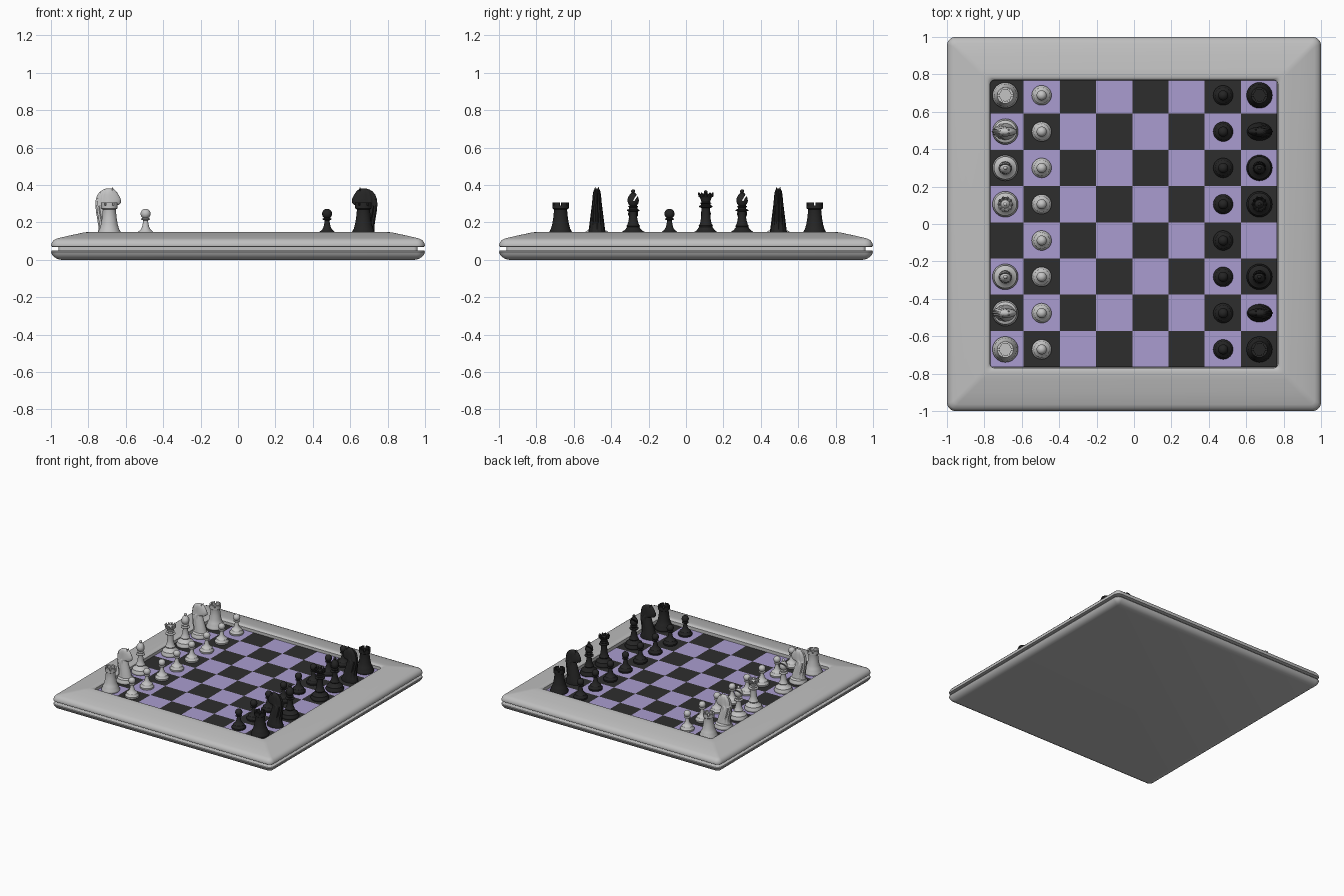
import bpy, bmesh, math
from mathutils import Matrix, Vector

if "Cube" in bpy.data.objects:
    bpy.data.objects.remove(bpy.data.objects["Cube"])

FLOOR = 0.115      # height of the playing surface
CELL = 0.1935      # size of one square


def material(name, r, g, b):
    m = bpy.data.materials.new(name)
    m.diffuse_color = (r, g, b, 1)
    m.use_nodes = True
    m.node_tree.nodes["Principled BSDF"].inputs["Base Color"].default_value = m.diffuse_color
    return m


GREY = material("light grey frame", 0.52, 0.52, 0.52)
PALE = material("pale pieces", 0.55, 0.55, 0.55)
BLACK = material("black pieces", 0.018, 0.018, 0.018)
DARK = material("dark squares", 0.027, 0.027, 0.027)
PURPLE = material("purple squares", 0.40, 0.335, 0.63)


def loft(bm, rings):
    """Bridge equal-sized closed rings and cap both ends."""
    rows = [[bm.verts.new(p) for p in ring] for ring in rings]
    n = len(rows[0])
    for a, b in zip(rows, rows[1:]):
        for i in range(n):
            j = (i + 1) % n
            bm.faces.new((a[i], a[j], b[j], b[i]))
    bm.faces.new(rows[0][::-1])
    bm.faces.new(rows[-1])


def lathe(bm, profile, n=32):
    loft(bm, [[(r * math.cos(2 * math.pi * i / n), r * math.sin(2 * math.pi * i / n), z)
               for i in range(n)] for r, z in profile])


def ball(r, z, start=-60, end=88, steps=9):
    angles = [math.radians(start + (end - start) * i / steps) for i in range(steps + 1)]
    return [(r * math.cos(a), z + r * math.sin(a)) for a in angles]


def finish(bm, name, mats, angle=35):
    bmesh.ops.recalc_face_normals(bm, faces=bm.faces[:])
    me = bpy.data.meshes.new(name)
    bm.to_mesh(me)
    bm.free()
    for m in mats:
        me.materials.append(m)
    me.shade_smooth()
    me.set_sharp_from_angle(angle=math.radians(angle))
    return me


def place(name, me, loc=(0, 0, 0), turn=0.0):
    ob = bpy.data.objects.new(name, me)
    ob.location = loc
    ob.rotation_euler = (0, 0, turn)
    bpy.context.collection.objects.link(ob)
    return ob


# ---- board ----
def rounded_square(h, z, r, k=5):
    pts = []
    for q in range(4):
        a0 = q * math.pi / 2
        cx = (h - r) * (1 if q in (0, 3) else -1)
        cy = (h - r) * (1 if q in (0, 1) else -1)
        for i in range(k + 1):
            a = a0 + i / k * math.pi / 2
            pts.append((cx + r * math.cos(a), cy + r * math.sin(a), z))
    return pts


def slab(name, profile):
    bm = bmesh.new()
    loft(bm, [rounded_square(h, z, max(0.02, h - 0.955)) for h, z in profile])
    place(name, finish(bm, name, [GREY]))


slab("lower_tray", [(0.945, 0), (0.965, 0.004), (0.982, 0.014), (0.994, 0.028),
                    (1.0, 0.042), (0.997, 0.048), (0.99, 0.051)])
slab("hinge_gap_core", [(0.96, 0.045), (0.96, 0.075)])
slab("upper_frame", [(0.99, 0.069), (0.998, 0.071), (1.0, 0.078), (0.995, 0.093),
                     (0.985, 0.106), (0.965, 0.115), (0.9, 0.13), (0.83, 0.145),
                     (0.80, 0.149), (0.785, 0.149), (0.775, 0.145), (0.769, 0.138),
                     (0.768, 0.10)])

bm = bmesh.new()
edge = [max(-0.77, min(0.77, -0.783 + CELL * i)) for i in range(9)]
for i in range(8):
    for j in range(8):
        x0, x1, y0, y1 = edge[i], edge[i + 1], -edge[j + 1], -edge[j]
        f = bm.faces.new([bm.verts.new((x, y, FLOOR))
                          for x, y in ((x0, y0), (x1, y0), (x1, y1), (x0, y1))])
        f.material_index = (i + j) % 2
place("playing_squares", finish(bm, "playing_squares", [DARK, PURPLE]))

# ---- pieces, each with its base at z = 0 ----
BASE = [(0.066, 0), (0.069, 0.006), (0.069, 0.014), (0.062, 0.024), (0.061, 0.034)]


def pawn(mat):
    bm = bmesh.new()
    lathe(bm, [(0.051, 0), (0.053, 0.005), (0.053, 0.014), (0.045, 0.022), (0.042, 0.034),
               (0.028, 0.045), (0.019, 0.06), (0.014, 0.085), (0.013, 0.096),
               (0.024, 0.1), (0.024, 0.105), (0.014, 0.109)] + ball(0.027, 0.131))
    return finish(bm, "pawn", [mat])


def rook(mat):
    bm = bmesh.new()
    lathe(bm, BASE + [(0.052, 0.05), (0.045, 0.075), (0.039, 0.11), (0.035, 0.15),
                      (0.036, 0.155), (0.044, 0.16), (0.044, 0.175), (0.03, 0.175),
                      (0.03, 0.168)])
    for k in range(6):      # battlements
        arc = [math.radians(60 * k + 6 + 8 * i) for i in range(7)]
        flat = [(0.044, a) for a in arc] + [(0.03, a) for a in reversed(arc)]
        loft(bm, [[(r * math.cos(a), r * math.sin(a), z) for r, a in flat]
                  for z in (0.172, 0.191)])
    return finish(bm, "rook", [mat])


def bishop(mat):
    bm = bmesh.new()
    lathe(bm, BASE + [(0.045, 0.044), (0.033, 0.06), (0.036, 0.066), (0.03, 0.075),
                      (0.023, 0.1), (0.019, 0.13), (0.02, 0.142), (0.034, 0.147),
                      (0.034, 0.152), (0.022, 0.157), (0.022, 0.165), (0.028, 0.17),
                      (0.019, 0.175), (0.027, 0.186), (0.031, 0.2), (0.029, 0.214),
                      (0.022, 0.229), (0.012, 0.241), (0.007, 0.244)]
          + ball(0.011, 0.251, -45))
    ob = place("bishop", finish(bm, "bishop", [mat]))
    # slanted slot in the head
    cb = bmesh.new()
    bmesh.ops.create_cube(cb, size=1, matrix=Matrix.Translation((0, 0.016, 0.222))
                          @ Matrix.Rotation(math.radians(58), 4, 'X')
                          @ Matrix.Diagonal((0.1, 0.05, 0.008, 1)))
    cut = place("slot_cutter", finish(cb, "slot_cutter", [mat]))
    cut.hide_render = True
    mod = ob.modifiers.new("slot", 'BOOLEAN')
    mod.operation, mod.solver, mod.object = 'DIFFERENCE', 'EXACT', cut
    bpy.context.view_layer.update()
    me = bpy.data.meshes.new_from_object(ob.evaluated_get(bpy.context.evaluated_depsgraph_get()))
    me.set_sharp_from_angle(angle=math.radians(35))
    bpy.data.objects.remove(ob)
    bpy.data.objects.remove(cut)
    return me


def queen(mat):
    bm = bmesh.new()
    lathe(bm, BASE + [(0.047, 0.044), (0.036, 0.06), (0.038, 0.068), (0.031, 0.078),
                      (0.025, 0.11), (0.022, 0.15), (0.023, 0.162), (0.037, 0.167),
                      (0.037, 0.173), (0.025, 0.178), (0.025, 0.184), (0.031, 0.188),
                      (0.023, 0.193), (0.028, 0.21), (0.037, 0.23), (0.031, 0.23),
                      (0.024, 0.225), (0.018, 0.235), (0.009, 0.242)]
          + ball(0.010, 0.247, -30))
    for k in range(10):     # crown points
        a = 2 * math.pi * k / 10
        bmesh.ops.create_cone(bm, cap_ends=True, segments=8, radius1=0.0105, radius2=0.003,
                              depth=0.024, matrix=Matrix.Rotation(a, 4, 'Z')
                              @ Matrix.Translation((0.036, 0, 0.234))
                              @ Matrix.Rotation(0.35, 4, 'Y'))
    return finish(bm, "queen", [mat])


# knight sections: height, back x, front x, half thickness
KNIGHT = [(0.0, -0.068, 0.066, 0.048), (0.015, -0.068, 0.066, 0.048),
          (0.03, -0.06, 0.056, 0.046), (0.06, -0.058, 0.048, 0.042),
          (0.1, -0.064, 0.036, 0.037), (0.14, -0.071, 0.024, 0.032),
          (0.172, -0.074, 0.016, 0.028), (0.178, -0.074, 0.05, 0.027),
          (0.19, -0.074, 0.062, 0.026), (0.21, -0.072, 0.061, 0.024),
          (0.232, -0.064, 0.05, 0.022), (0.25, -0.05, 0.038, 0.019),
          (0.261, -0.032, 0.026, 0.014), (0.266, -0.016, 0.014, 0.006)]


def knight(mat, based):
    bm = bmesh.new()
    n, rings = 48, []
    for z, xb, xf, w in KNIGHT:
        c, h, ring = (xb + xf) / 2, (xf - xb) / 2, []
        for i in range(n):
            a = 2 * math.pi * i / n
            # grooved mane on the back half
            k = 1 - 0.06 * (1 - math.cos(12 * a)) if math.cos(a) < -0.1 and z > 0.05 else 1
            ring.append((c + h * k * math.cos(a), w * k * math.sin(a), z))
        rings.append(ring)
    loft(bm, rings)
    for s in (-1, 1):       # ears
        bmesh.ops.create_cone(bm, cap_ends=True, segments=8, radius1=0.009, radius2=0.001,
                              depth=0.03, matrix=Matrix.Translation((0.018, s * 0.009, 0.258)))
    if based:
        lathe(bm, BASE + [(0.05, 0.042)])
    return finish(bm, "knight", [mat], 40)


def spot(i, j):
    return (-0.688 + CELL * 1.003 * i, 0.688 - CELL * 1.003 * j, FLOOR)


# ---- set out both sides (the king squares are empty) ----
for side, mat, back, front, turn in (("pale", PALE, 0, 1, 0), ("black", BLACK, 7, 6, math.pi)):
    r, n, b, q = rook(mat), knight(mat, side == "pale"), bishop(mat), queen(mat)
    p = pawn(mat)
    row = [("rook", r), ("knight", n), ("bishop", b), ("queen", q), None,
           ("bishop", b), ("knight", n), ("rook", r)]
    for j in range(8):
        place(f"{side}_pawn_{j + 1}", p, spot(front, j), turn)
        if row[j]:
            kind, me = row[j]
            place(f"{side}_{kind}_{j + 1}", me, spot(back, j), turn if kind == "knight" else 0)
